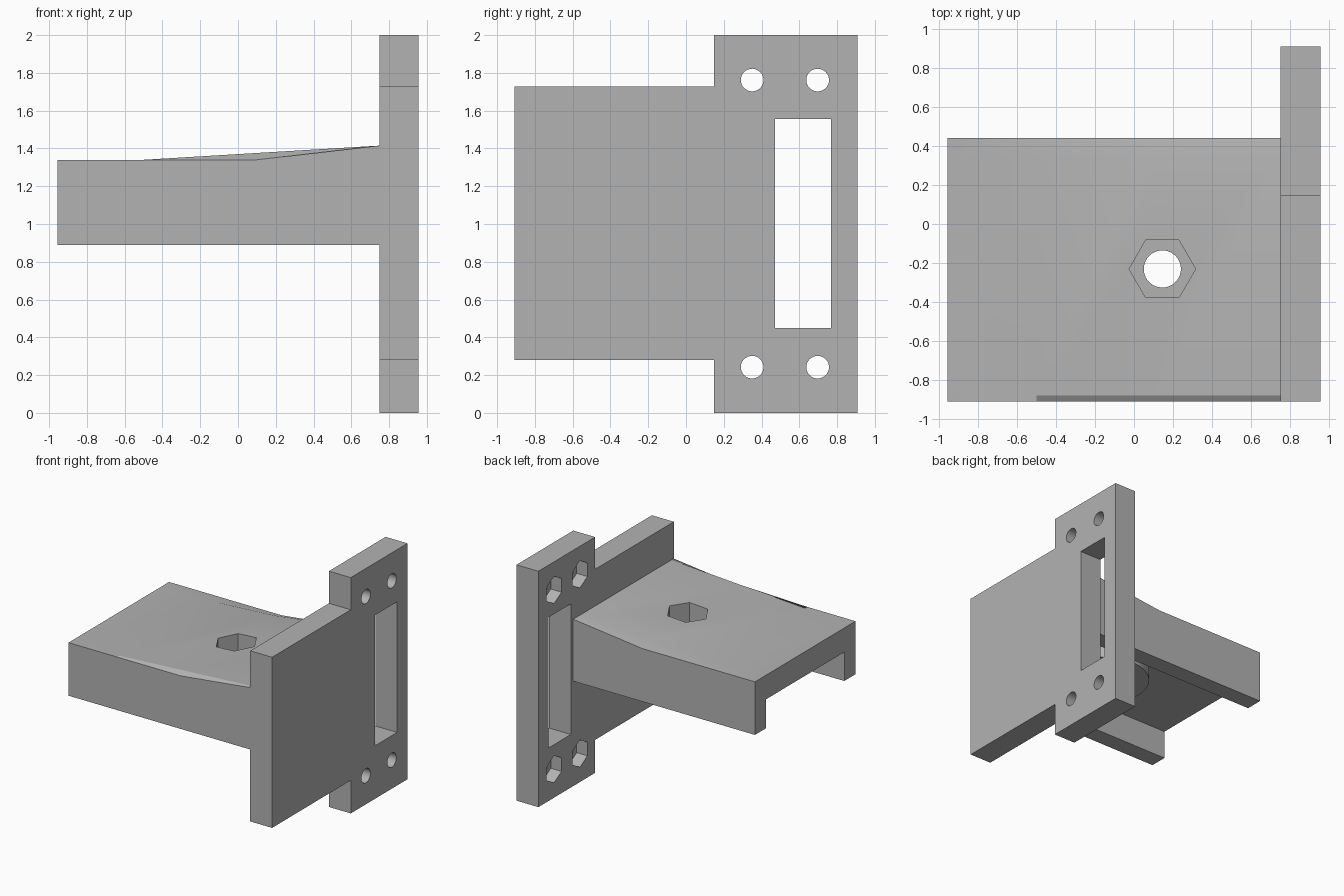
import bpy, bmesh, math

if "Cube" in bpy.data.objects:
    bpy.data.objects.remove(bpy.data.objects["Cube"], do_unlink=True)

grey = bpy.data.materials.new("plain grey")
grey.use_nodes = True
colour = (0.45, 0.45, 0.45, 1)
grey.diffuse_color = colour
grey.node_tree.nodes["Principled BSDF"].inputs["Base Color"].default_value = colour

X_END, X_PLATE, X_OUT = -0.955, 0.75, 0.955
Y_FRONT, Y_ARM, Y_BACK = -0.907, 0.44, 0.907


def loft(name, sections):
    """Closed solid through a row of matching cross-sections."""
    bm = bmesh.new()
    rings = [[bm.verts.new(p) for p in s] for s in sections]
    n = len(rings[0])
    for a, b in zip(rings, rings[1:]):
        for i in range(n):
            j = (i + 1) % n
            bm.faces.new((a[i], a[j], b[j], b[i]))
    bm.faces.new(rings[0])
    bm.faces.new(rings[-1])
    bmesh.ops.recalc_face_normals(bm, faces=bm.faces)
    mesh = bpy.data.meshes.new(name)
    bm.to_mesh(mesh)
    bm.free()
    mesh.materials.append(grey)
    ob = bpy.data.objects.new(name, mesh)
    bpy.context.collection.objects.link(ob)
    return ob


def prism(name, axis, a, b, centre, radius, sides, turn=0.0):
    """Regular prism along x or z between a and b."""
    def ring(t):
        pts = []
        for i in range(sides):
            ang = turn + i * math.tau / sides
            u = centre[0] + radius * math.cos(ang)
            v = centre[1] + radius * math.sin(ang)
            pts.append((t, u, v) if axis == "x" else (u, v, t))
        return pts
    return loft(name, [ring(a), ring(b)])


def combine(target, other, operation):
    mod = target.modifiers.new(operation, "BOOLEAN")
    mod.operation = operation
    mod.solver = "EXACT"
    mod.object = other
    bpy.context.view_layer.objects.active = target
    bpy.ops.object.modifier_apply(modifier=mod.name)
    bpy.data.objects.remove(other, do_unlink=True)


# Upright plate: a wide panel with a taller flange at the back
STEP, LOW, HIGH = 0.147, 0.28, 1.727
outline = [(Y_FRONT, LOW), (STEP, LOW), (STEP, 0), (Y_BACK, 0),
           (Y_BACK, 2), (STEP, 2), (STEP, HIGH), (Y_FRONT, HIGH)]
plate = loft("mounting_plate", [[(x, y, z) for y, z in outline] for x in (X_PLATE, X_OUT)])

# Tall slot in the flange
slot = [(0.472, 0.45), (0.768, 0.45), (0.768, 1.557), (0.472, 1.557)]
combine(plate, loft("slot_cutter", [[(x, y, z) for y, z in slot] for x in (0.6, 1.1)]), "DIFFERENCE")

# Four bolt holes with hexagonal nut pockets on the inner side
for y in (0.35, 0.697):
    for z in (0.242, 1.762):
        combine(plate, prism("hole_cutter", "x", 0.6, 1.1, (y, z), 0.06, 32), "DIFFERENCE")
        combine(plate, prism("nut_cutter", "x", 0.6, X_PLATE + 0.1, (y, z), 0.115, 6,
                             math.pi / 2), "DIFFERENCE")

# Channel-shaped arm whose top rises towards the plate
BOTTOM, CEILING, TOP, RISE, WALL = 0.89, 1.135, 1.34, 0.075, 0.15


def ramp(x, start):
    return TOP + RISE * max(0, (x - start) / (X_PLATE - start))


def arm_section(x):
    edge, mid = ramp(x, 0.1), ramp(x, -0.5)
    profile = [(Y_FRONT, BOTTOM), (Y_FRONT, edge), (Y_FRONT + 0.03, mid),
               (Y_ARM - 0.1, mid), (Y_ARM, edge), (Y_ARM, BOTTOM),
               (Y_ARM - WALL, BOTTOM), (Y_ARM - WALL, CEILING),
               (Y_FRONT + WALL, CEILING), (Y_FRONT + WALL, BOTTOM)]
    return [(x, y, z) for y, z in profile]


arm = loft("channel_arm", [arm_section(x) for x in (X_END, -0.5, 0.1, X_PLATE)])

# Round boss below, bolt hole through it and a nut pocket from above
pivot = (0.145, -0.23)
combine(arm, prism("boss", "z", 0.97, CEILING + 0.03, pivot, 0.38, 64), "UNION")
combine(arm, prism("bolt_cutter", "z", 0.5, 1.8, pivot, 0.095, 40), "DIFFERENCE")
combine(arm, prism("nut_cutter", "z", 1.1, 1.8, pivot, 0.17, 6), "DIFFERENCE")

# Smooth the round walls, keep the corners sharp
bpy.ops.object.select_all(action="DESELECT")
for ob in (plate, arm):
    ob.select_set(True)
bpy.context.view_layer.objects.active = arm
bpy.ops.object.shade_smooth_by_angle(angle=math.radians(30))
